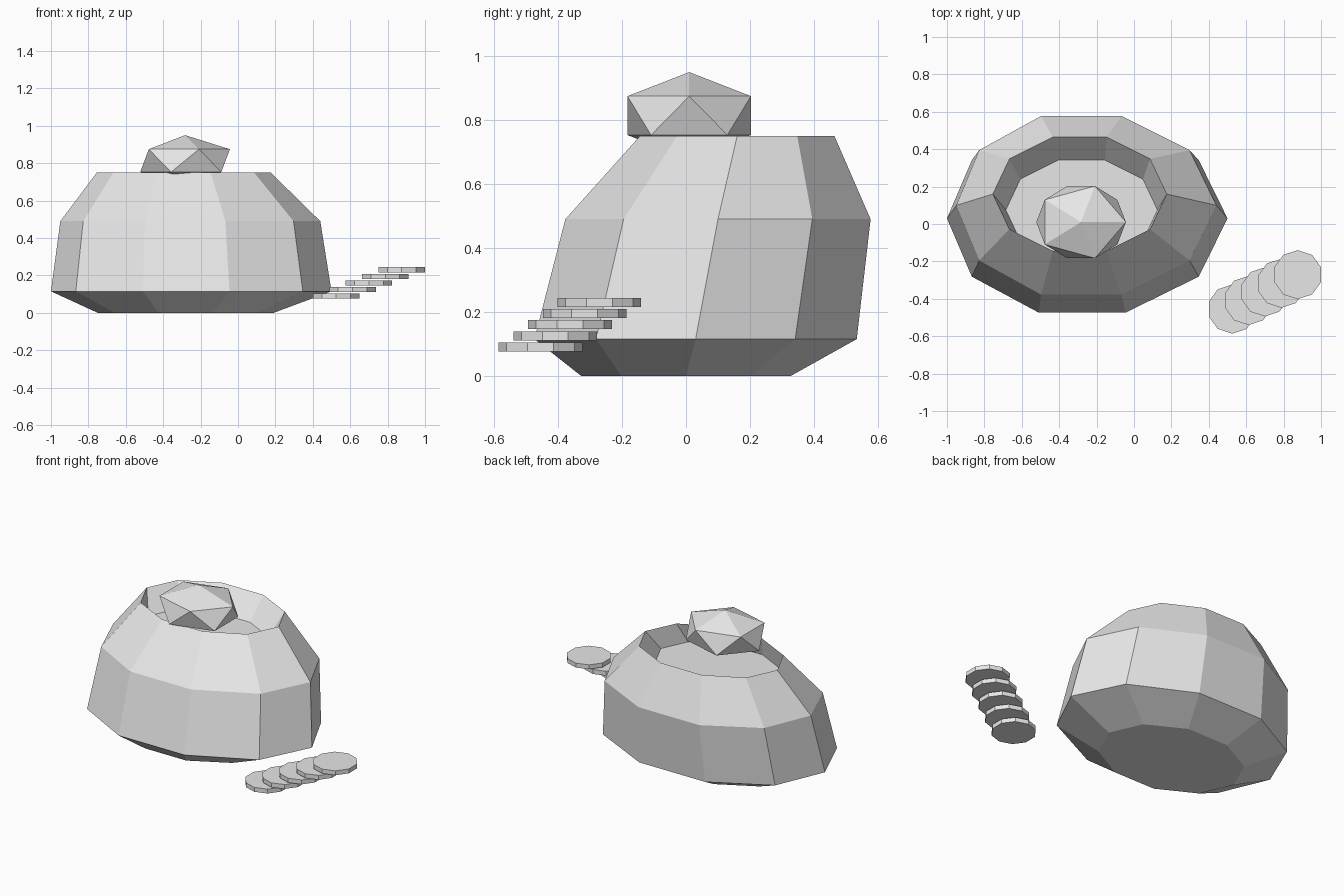
import bpy, bmesh, math

if "Cube" in bpy.data.objects:
    bpy.data.objects.remove(bpy.data.objects["Cube"])

grey = bpy.data.materials.new("plain_grey")
grey.diffuse_color = (0.8, 0.8, 0.8, 1)
grey.use_nodes = True
grey.node_tree.nodes["Principled BSDF"].inputs["Base Color"].default_value = grey.diffuse_color

SIDES = 10


def finish(name, bm):
    mesh = bpy.data.meshes.new(name)
    bm.to_mesh(mesh)
    bm.free()
    mesh.materials.append(grey)
    obj = bpy.data.objects.new(name, mesh)
    bpy.context.collection.objects.link(obj)
    return obj


# Leaning ten-sided sack, with an open rim and a sunken floor
# Each ring: centre x, centre y, z, radius x, radius y, x shift of the sides
rings = [
    (-0.28, 0.00, 0.00, 0.47, 0.345, 0.00),
    (-0.25, 0.03, 0.115, 0.75, 0.530, -0.03),
    (-0.255, 0.10, 0.49, 0.695, 0.502, -0.03),
    (-0.29, 0.16, 0.75, 0.465, 0.320, 0.00),
    (-0.28, 0.075, 0.62, 0.405, 0.280, 0.00),
]
bm = bmesh.new()
loops = []
for cx, cy, z, rx, ry, shift in rings:
    loop = []
    for i in range(SIDES):
        a = 2 * math.pi * i / SIDES
        x = cx + rx * math.cos(a) + shift * math.sin(a) ** 2
        loop.append(bm.verts.new((x, cy + ry * math.sin(a), z)))
    loops.append(loop)
for low, high in zip(loops, loops[1:]):
    for i in range(SIDES):
        j = (i + 1) % SIDES
        bm.faces.new((low[i], low[j], high[j], high[i]))
bm.faces.new(loops[0][::-1])
bm.faces.new(loops[-1])
finish("sack", bm)

# Gem resting in the opening
bm = bmesh.new()
bmesh.ops.create_icosphere(bm, subdivisions=1, radius=1)
bmesh.ops.scale(bm, vec=(0.268, 0.227, 0.136), verts=bm.verts)
bmesh.ops.translate(bm, vec=(-0.283, 0.01, 0.814), verts=bm.verts)
finish("gem", bm)

# Stepped stack of coins
for n in range(5):
    bm = bmesh.new()
    bmesh.ops.create_cone(bm, cap_ends=True, segments=SIDES,
                          radius1=0.131, radius2=0.131, depth=0.028)
    bmesh.ops.translate(bm, verts=bm.verts, vec=(
        0.525 + 0.0875 * n, -0.455 + 0.046 * n, 0.09 + 0.035 * n))
    finish(f"coin_{n + 1}", bm)
